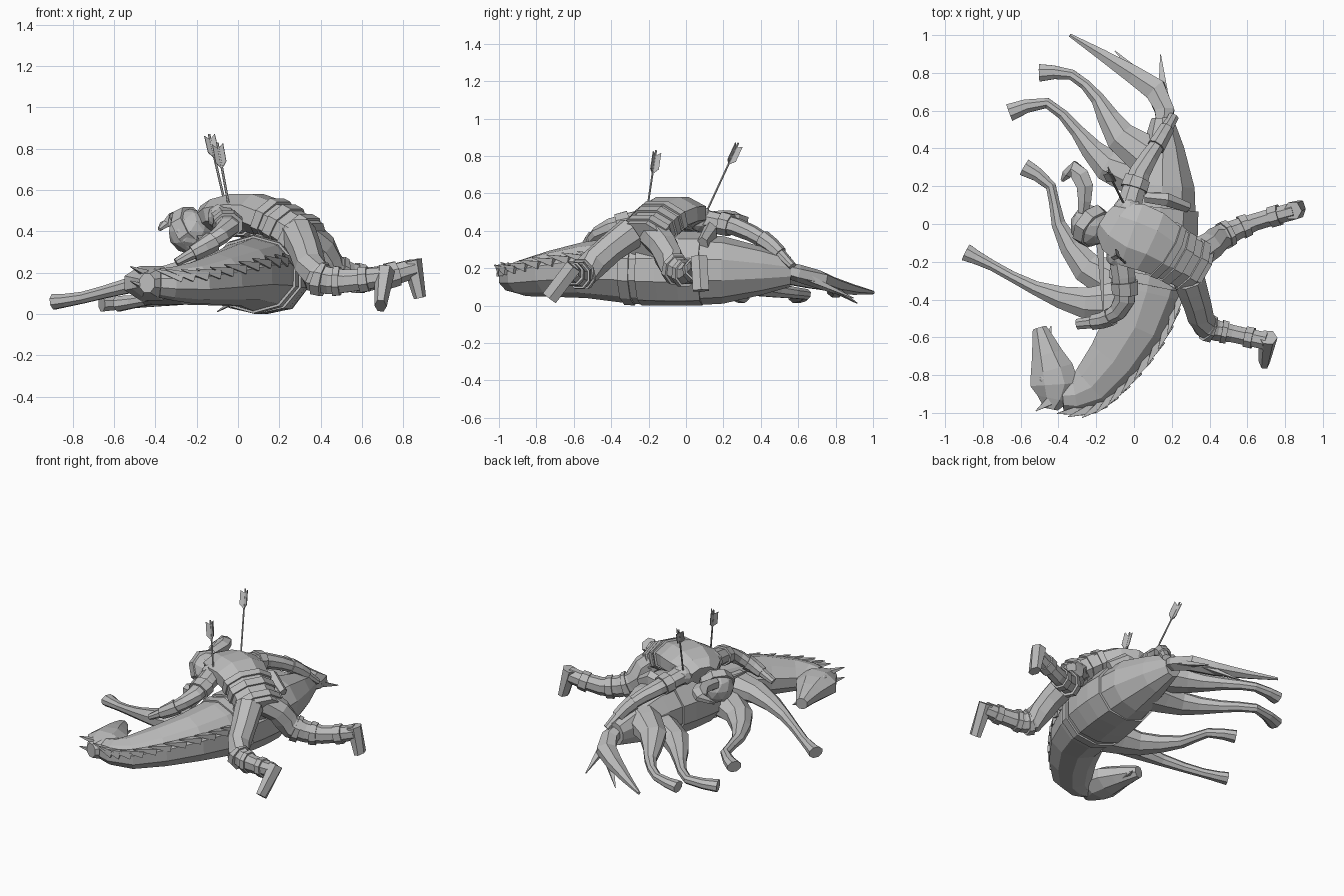
import bpy
import bmesh
import math
from mathutils import Vector

default_cube = bpy.data.objects.get("Cube")
if default_cube:
    bpy.data.objects.remove(default_cube, do_unlink=True)

# One plain grey for the whole model
grey = bpy.data.materials.new("stone grey")
grey.use_nodes = True
colour = (0.5, 0.5, 0.5, 1)
grey.diffuse_color = colour
grey.node_tree.nodes["Principled BSDF"].inputs["Base Color"].default_value = colour

UP = Vector((0, 0, 1))
ALONG_X = Vector((1, 0, 0))


def finish(name, bm):
    """Turn a bmesh, built in hundredths, into a flat-shaded object."""
    for vert in bm.verts:
        vert.co.z = max(vert.co.z, 0)
        vert.co /= 100
    bmesh.ops.recalc_face_normals(bm, faces=bm.faces)
    mesh = bpy.data.meshes.new(name)
    bm.to_mesh(mesh)
    bm.free()
    mesh.materials.append(grey)
    obj = bpy.data.objects.new(name, mesh)
    bpy.context.collection.objects.link(obj)


def spline(points, t):
    """Smooth curve through the control points, t running from start to end."""
    last = len(points) - 1
    place = min(max(t, 0), 1) * last
    i = min(int(place), last - 1)
    u = place - i
    a, b, c, d = [Vector(points[min(max(i + k, 0), last)]) for k in (-1, 0, 1, 2)]
    bend = (a * 2 - b * 5 + c * 4 - d) * u * u
    return (b * 2 + (c - a) * u + bend + (b * 3 - a - c * 3 + d) * u ** 3) / 2


def frame(path, t, ref=UP):
    """Centre, sideways, upward and forward directions, and size along a path."""
    points, sizes = path
    forward = (spline(points, t + 0.05) - spline(points, t - 0.05)).normalized()
    side = forward.cross(ref).normalized()
    return spline(points, t), side, side.cross(forward), forward, spline(sizes, t)


def tube(name, path, rings=2, sides=8, start=0, end=1, grow=0, ref=UP):
    """Skin elliptical rings along part of a path; grow makes bands and cuffs."""
    bm = bmesh.new()
    loops = []
    for i in range(rings):
        t = start + (end - start) * i / (rings - 1)
        centre, side, top, forward, size = frame(path, t, ref)
        loop = []
        for k in range(sides):
            angle = math.tau * (k + 0.5) / sides
            across = side * math.cos(angle) * (size.x + grow)
            loop.append(bm.verts.new(centre + across + top * math.sin(angle) * (size.y + grow)))
        loops.append(loop)
    for first, second in zip(loops, loops[1:]):
        for k in range(sides):
            j = (k + 1) % sides
            bm.faces.new((first[k], first[j], second[j], second[k]))
    bm.faces.new(loops[0])
    bm.faces.new(loops[-1])
    finish(name, bm)


def spike(name, base, tip, width, thick):
    tube(name, ((base, tip), ((width, thick), (0.3, 0.3))), sides=4)


def lump(name, centre, size):
    bm = bmesh.new()
    bmesh.ops.create_icosphere(bm, subdivisions=2, radius=1)
    for vert in bm.verts:
        vert.co = Vector([c + v * s for c, v, s in zip(centre, vert.co, size)])
    finish(name, bm)


# Horse trunk and neck, lying on its side
trunk = (((15, 56, 18), (15, 20, 19), (10, -18, 19), (1, -54, 19), (-22, -86, 15), (-38, -91, 15)),
         ((6, 8), (18, 18), (22, 19), (18, 15), (13, 10), (8, 7)))
tube("horse_body", trunk, rings=11, sides=10)
tube("saddle_pad", trunk, rings=4, sides=10, start=0.26, end=0.43, grow=1.2)
tube("girth", trunk, sides=10, start=0.45, end=0.48, grow=1)

# Horse head with lip, ears and eyes
head = (((-44, -98, 15), (-42, -85, 15), (-46, -69, 15), (-50, -55, 14)),
        ((4, 5), (14, 9), (9, 7), (4, 4)))
tube("horse_head", head, rings=7)
spike("lower_lip", (-46, -66, 12), (-44, -54, 12), 4, 3)
for height in (13, 20):
    spike("horse_ear", (-45, -94, height), (-52, -99, height + 3), 3, 2)
    lump("horse_eye", (-48, -82, height + 1), (2, 3, 2))

# Mane locks swept along the outer edge of the neck
LOCKS = 11
for i in range(LOCKS):
    centre, side, top, forward, size = frame(trunk, 0.5 + 0.45 * i / LOCKS)
    root = centre - side * size.x * 0.85 + top * size.y * 0.35
    spike("mane_lock", root - forward * 4, root + forward * 10 + top * 4, 4, 3)

# Horse legs share one taper, with a flared hoof
leg_taper = ((13, 11), (9, 7), (4, 4), (3, 3), (5, 4))
horse_legs = {
    "upper_foreleg": ((0, -40, 22), (-25, -42, 20), (-52, -34, 14), (-75, -22, 8), (-89, -15, 6)),
    "lower_foreleg": ((-4, -32, 14), (-25, -23, 11), (-40, 0, 8), (-44, 20, 7), (-58, 30, 5)),
    "lower_hind_leg": ((8, 24, 15), (-14, 31, 12), (-30, 49, 8), (-46, 64, 6), (-66, 59, 5)),
    "upper_hind_leg": ((14, 32, 22), (-7, 46, 19), (-19, 66, 13), (-33, 79, 10), (-50, 80, 8)),
}
for name, points in horse_legs.items():
    tube(name, (points, leg_taper), rings=9)

# Tail with loose strands
tail = (((16, 50, 20), (14, 68, 15), (-5, 82, 10), (-34, 100, 7)), ((4, 4), (7, 5), (5, 4), (1, 1)))
tube("tail", tail, rings=6, sides=6)
for t in (0.2, 0.4):
    centre, side, top, forward, size = frame(tail, t)
    spike("tail_strand", centre, centre + forward * 32 - top * 5, 5, 3)

# Raised back of the saddle
cantle = (((6, 14, 38), (17, 13, 39), (28, 9, 33)), ((3, 4), (4, 6), (3, 4)))
tube("saddle_cantle", cantle, rings=3, sides=6)

# Rider torso draped face down across the saddle
torso = (((-15, 2, 46), (-5, -4, 49), (8, -9, 49), (20, -16, 44), (34, -24, 35)),
         ((9, 7), (18, 9), (18, 10), (15, 10), (15, 11)))
tube("rider_torso", torso, rings=7)
for start in (0.66, 0.76, 0.88):
    tube("belt", torso, start=start, end=start + 0.06, grow=1.3)

# Rider legs with knee guards and strapped boots, toes down
thigh_to_ankle = ((9, 9), (8, 8), (7, 8), (5, 6), (5, 5))
rider_legs = {
    "rear": ((30, -18, 39), (40, -12, 32), (46, -7, 21), (64, 1, 17), (85, 7, 22)),
    "front": ((29, -29, 39), (33, -41, 30), (38, -54, 18), (52, -58, 16), (70, -62, 18)),
}
for name, points in rider_legs.items():
    leg = (points, thigh_to_ankle)
    tube(name + "_rider_leg", leg, rings=9)
    for part, start in (("knee_guard", 0.53), ("boot_cuff", 0.66), ("boot_strap", 0.84)):
        tube(part, leg, start=start, end=start + 0.05, grow=1.1)
foot_taper = ((5, 5), (5, 3))
tube("rear_foot", (((84, 7, 26), (88, 8, 8)), foot_taper), sides=6, ref=ALONG_X)
tube("front_foot", (((71, -60, 21), (69, -73, 4)), foot_taper), sides=6, ref=ALONG_X)

# Rider arms: one toward the neck, one along the rump
arm_taper = ((7, 6), (6, 5), (4, 4), (3, 2))
rider_arms = {
    "front": ((-7, -17, 47), (-5, -40, 42), (-14, -50, 34), (-30, -53, 25)),
    "rear": ((-3, 8, 46), (3, 27, 42), (13, 43, 34), (21, 57, 21)),
}
for name, points in rider_arms.items():
    arm = (points, arm_taper)
    tube(name + "_arm", arm, rings=7)
    tube("sleeve_hem", arm, start=0.2, end=0.28, grow=1.2)
    tube("bracer", arm, rings=3, start=0.62, end=0.82, grow=0.9)
    lump("shoulder_guard", points[0], (8, 7, 7))

# Sheathed blade hanging beside the rider
spike("scabbard", (-18, -8, 37), (-16, -50, 31), 3, 2)

# Rider head, helmet brim and curling crest
lump("rider_head", (-23, -1, 40), (11, 11, 11))
tube("helmet_brim", (((-20, -3, 43), (-24, 0, 40)), ((11, 11), (12, 12))))
crest = (((-27, 6, 45), (-26, 20, 47), (-32, 29, 46), (-38, 23, 41)),
         ((3, 4), (5, 4), (5, 3), (1, 1)))
tube("helmet_crest", crest, rings=7, sides=6)

# Two arrows with three-vaned fletching
vane_outline = ((13, 0), (10, 3), (1, 3), (3, 0))
for base, tip in (((-5, 10, 48), (-14, 28, 87)), ((-4, -21, 50), (-10, -16, 83))):
    shaft = ((base, tip), ((0.6, 0.6), (0.6, 0.6)))
    tube("arrow_shaft", shaft, sides=6, ref=ALONG_X)
    end, out, other, axis, size = frame(shaft, 1, ALONG_X)
    bm = bmesh.new()
    for k in range(3):
        angle = math.tau * k / 3
        radial = out * math.cos(angle) + other * math.sin(angle)
        edge = axis.cross(radial) * 0.2
        corners = [end - axis * drop + radial * reach for drop, reach in vane_outline]
        left = [bm.verts.new(corner + edge) for corner in corners]
        right = [bm.verts.new(corner - edge) for corner in corners]
        bm.faces.new(left)
        bm.faces.new(right)
        for i in range(len(corners)):
            j = (i + 1) % len(corners)
            bm.faces.new((left[i], left[j], right[j], right[i]))
    finish("arrow_fletching", bm)
